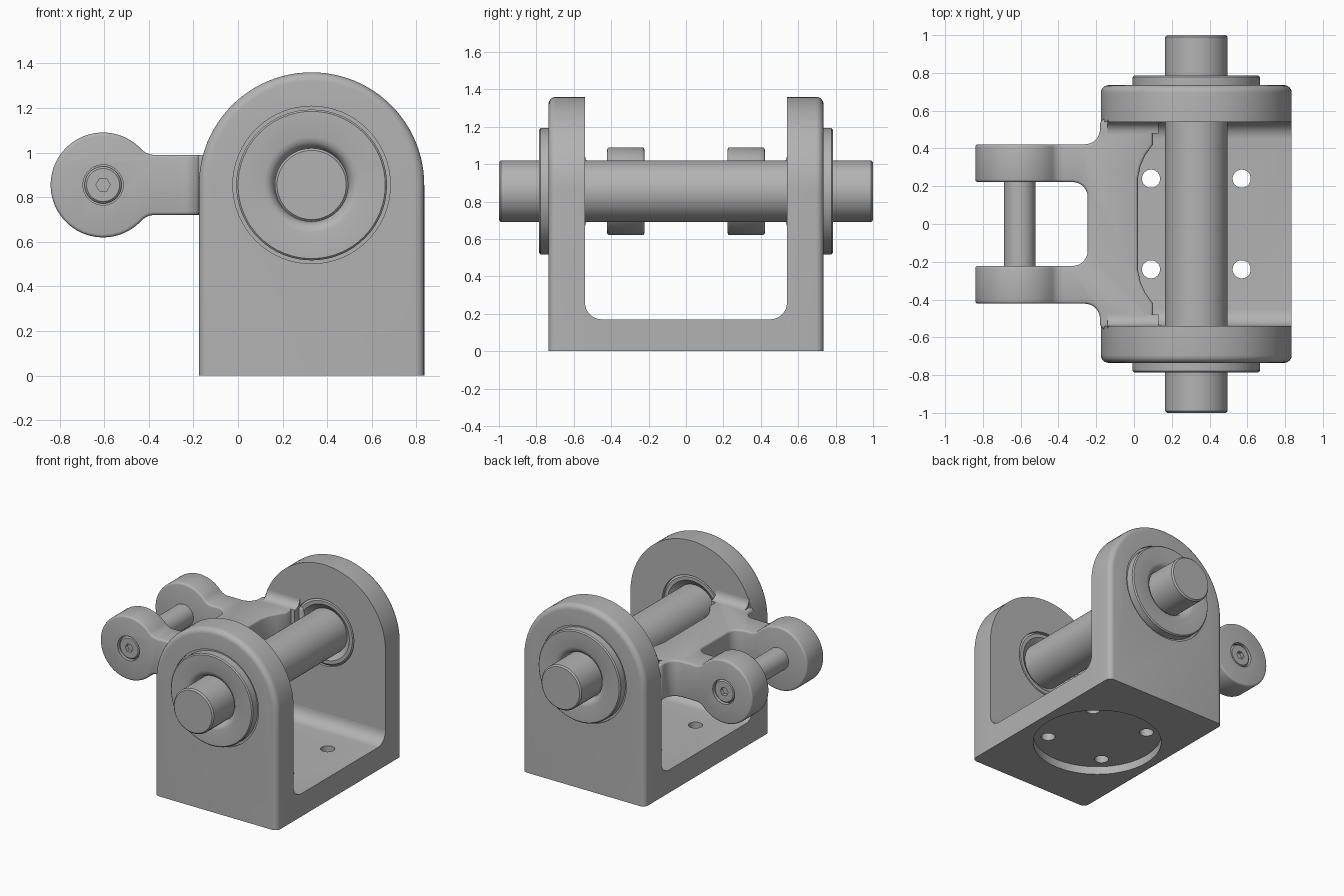
import bpy, bmesh
from math import sin, cos, pi, radians, sqrt, atan2

if "Cube" in bpy.data.objects:
    bpy.data.objects.remove(bpy.data.objects["Cube"])

steel = bpy.data.materials.new("grey_steel")
steel.use_nodes = True
GREY = (0.45, 0.45, 0.45, 1)
steel.diffuse_color = GREY
steel.node_tree.nodes["Principled BSDF"].inputs["Base Color"].default_value = GREY

SX, SZ = 0.33, 0.855      # main shaft axis
PX = -0.605               # pin axis
WALL_R, WALL_IN, WALL_OUT = 0.505, 0.54, 0.735


def arc(cx, cy, r, a, b, n):
    """Points on an arc, angles in degrees."""
    return [(cx + r * cos(radians(a + (b - a) * i / n)),
             cy + r * sin(radians(a + (b - a) * i / n))) for i in range(n + 1)]


def loft(name, rings, wrap=False):
    """Skin a list of equal rings; cap the ends or join last to first."""
    bm = bmesh.new()
    loops = [[bm.verts.new(p) for p in ring] for ring in rings]
    pairs = list(zip(loops, loops[1:]))
    if wrap:
        pairs.append((loops[-1], loops[0]))
    else:
        bm.faces.new(loops[0])
        bm.faces.new(loops[-1])
    for a, b in pairs:
        for i in range(len(a)):
            j = (i + 1) % len(a)
            bm.faces.new((a[i], a[j], b[j], b[i]))
    bmesh.ops.recalc_face_normals(bm, faces=bm.faces)
    mesh = bpy.data.meshes.new(name)
    bm.to_mesh(mesh)
    bm.free()
    mesh.materials.append(steel)
    obj = bpy.data.objects.new(name, mesh)
    bpy.context.collection.objects.link(obj)
    return obj


def prism(name, pts, axis, lo, hi):
    """Extrude a 2D outline along the x, y or z axis."""
    place = {"x": lambda p, t: (t, p[0], p[1]),
             "y": lambda p, t: (p[0], t, p[1]),
             "z": lambda p, t: (p[0], p[1], t)}[axis]
    return loft(name, [[place(p, t) for p in pts] for t in (lo, hi)])


def lathe(name, cx, cz, profile, wrap=False, n=64):
    """Turn (radius, y) points about an axis along y."""
    return loft(name, [[(cx + r * cos(2 * pi * i / n), y, cz + r * sin(2 * pi * i / n))
                        for i in range(n)] for r, y in profile], wrap)


def bake(obj):
    deps = bpy.context.evaluated_depsgraph_get()
    mesh = bpy.data.meshes.new_from_object(obj.evaluated_get(deps))
    obj.modifiers.clear()
    obj.data = mesh


def combine(obj, tools, operation="DIFFERENCE"):
    for tool in tools:
        mod = obj.modifiers.new("cut", "BOOLEAN")
        mod.operation, mod.solver, mod.object = operation, "EXACT", tool
        bake(obj)
        bpy.data.objects.remove(tool)


def disc(cx, cy, r, n=48):
    return arc(cx, cy, r, 0, 360, n)[:-1]


# Base plate with filleted inner corners, round recess below and bolt holes
half = [(WALL_IN, 0)] + arc(WALL_IN - 0.09, 0.26, 0.09, 0, -90, 8)
base = prism("base_plate", half + [(-y, z) for y, z in reversed(half)],
             "x", SX - WALL_R, SX + WALL_R)
cutters = [prism("recess_cutter", disc(SX, 0, 0.44, 72), "z", -0.1, 0.06)]
for sx in (-1, 1):
    for sy in (-1, 1):
        cutters.append(prism("hole_cutter", disc(SX + sx * 0.24, sy * 0.24, 0.048, 32),
                             "z", -0.1, 0.3))
combine(base, cutters)


# Arched side walls with rounded outer edge, and flanged bushings
def arch(d):
    r = WALL_R - d
    return [(SX + r, 0)] + arc(SX, SZ, r, 0, 180, 48) + [(SX - r, 0)]


round_edge = [(0.04 * (1 - cos(a)), WALL_OUT - 0.04 + 0.04 * sin(a))
              for a in [i * pi / 12 for i in range(7)]]
steps = [(0.012, WALL_IN), (0.004, WALL_IN + 0.004), (0, WALL_IN + 0.012)] + round_edge
steps[0:3] = [(0, WALL_IN)]
BUSH = [(0.165, 0.575), (0.205, 0.545), (0.23, 0.545), (0.245, 0.56), (0.245, 0.723),
        (0.338, 0.723), (0.338, 0.777), (0.33, 0.785), (0.215, 0.785),
        (0.193, 0.779), (0.175, 0.763), (0.165, 0.735)]
for s, side in ((-1, "front"), (1, "back")):
    wall = loft(side + "_wall", [[(x, s * y, z) for x, z in arch(d)] for d, y in steps])
    combine(wall, [
        lathe("bore_cutter", SX, SZ, [(0.245, s * 0.4), (0.245, s * 0.9)]),
        lathe("seat_cutter", SX, SZ, [(0.353, s * 0.723), (0.353, s * 0.9)])])
    lathe(side + "_bushing", SX, SZ, [(r, s * y) for r, y in BUSH], wrap=True)

# Main shaft
lathe("main_shaft", SX, SZ, [(0.155, -1), (0.165, -0.99), (0.165, 0.99), (0.155, 1)])

# Fork arm: plan outline crossed with side outline, then softened
outer = [(-0.86, 0.222), (-0.86, 0.422)] + arc(-0.26, 0.502, 0.08, -90, 0, 8)
inner = arc(0.16, 0.48, 0.06, 90, 180, 6) + [(0.10, 0.42), (0.06, 0.365),
                                           (0.035, 0.31), (0.02, 0.24)]
slot = arc(-0.325, 0.142, 0.08, 0, 90, 8)
top = slot + outer + [(-0.18, 0.54), (-0.14, 0.57), (0.16, 0.57)] + inner
plan = top + [(x, -y) for x, y in reversed(top)]

R, H, F = 0.235, 0.135, 0.08
dx = sqrt((R + F) ** 2 - (H + F) ** 2)
tangent = atan2(H + F, dx) * 180 / pi
neck = arc(dx, H + F, F, 180 + tangent, 270, 8) + [(0.9, H)]
eye = arc(0, 0, R, 180, tangent, 32)[:-1]
upper = eye + neck
outline = upper + [(x, -z) for x, z in reversed(upper[1:])]
fork = prism("fork_arm", plan, "z", 0.4, 1.4)
combine(fork, [prism("side_shape", [(PX + x, SZ + z) for x, z in outline], "y", -0.8, 0.8)],
        "INTERSECT")
soften = fork.modifiers.new("soften", "BEVEL")
soften.width, soften.segments = 0.014, 3
soften.limit_method, soften.angle_limit = "ANGLE", radians(50)
bake(fork)
combine(fork, [lathe("pin_seat", PX, SZ, [(0.09, s * 0.39), (0.09, s * 0.5)]) for s in (-1, 1)])

# Fillets where the arm meets each wall
for s, side in ((-1, "front"), (1, "back")):
    curve = arc(0.48, H + 0.06, 0.06, -90, 0, 8) + [(0.55, H + 0.06)]
    web = curve + [(y, -z) for y, z in reversed(curve)]
    prism(side + "_arm_fillet", [(s * y, SZ + z) for y, z in web], "x", -0.14, 0.13)

# Fork pin with a hexagonal socket at each end
pin = lathe("fork_pin", PX, SZ, [(0.074, -0.416), (0.083, -0.407), (0.083, 0.407), (0.074, 0.416)])
combine(pin, [lathe("hex_cutter", PX, SZ, [(0.032, s * 0.38), (0.032, s * 0.5)], n=6)
              for s in (-1, 1)])

# Smooth shading with crisp edges
for obj in bpy.context.collection.objects:
    if obj.type == "MESH" and obj.data.materials and obj.data.materials[0] == steel:
        bpy.ops.object.select_all(action="DESELECT")
        obj.select_set(True)
        bpy.context.view_layer.objects.active = obj
        bpy.ops.object.shade_smooth_by_angle(angle=radians(35))
